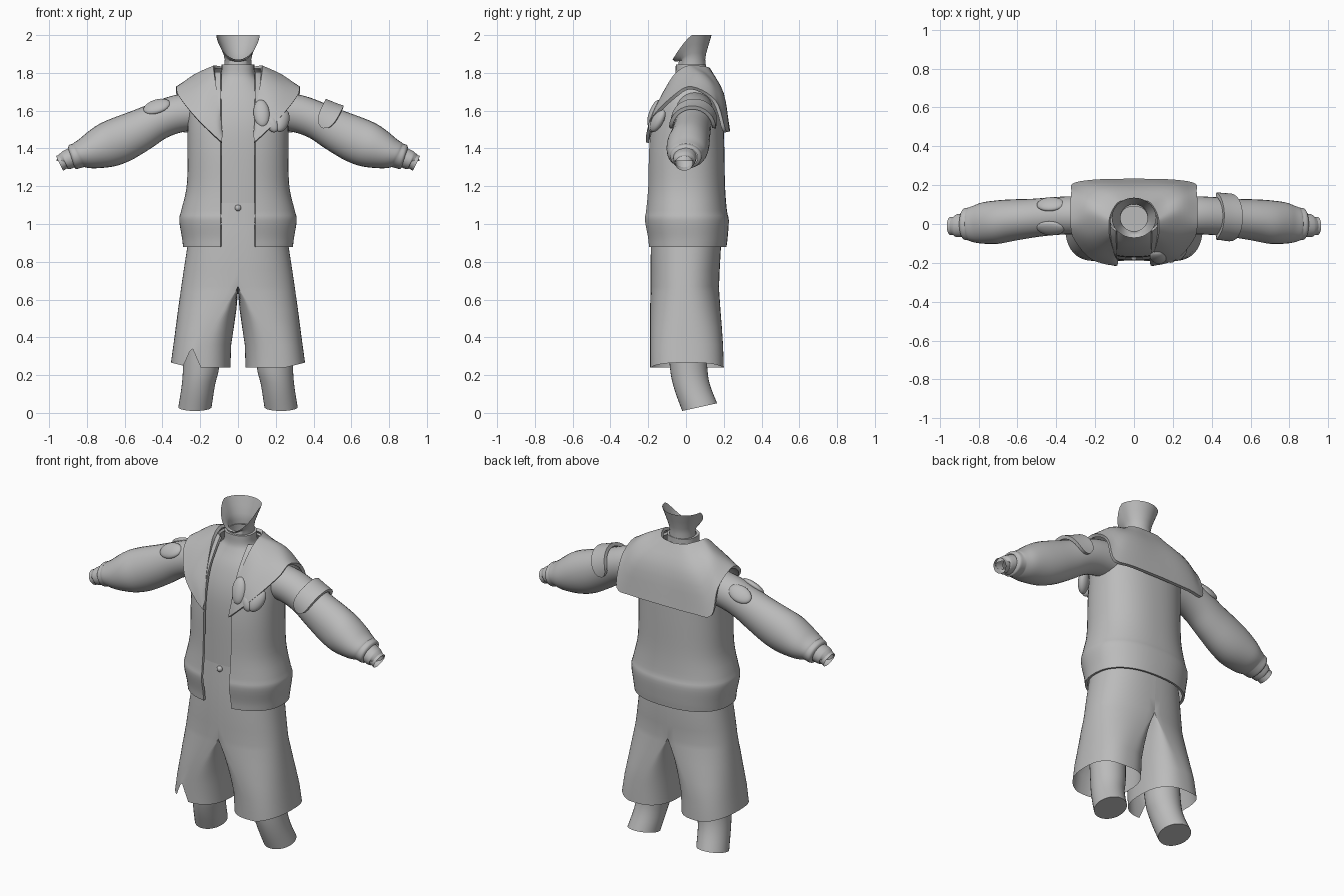
import bpy, bmesh, math
from mathutils import Vector, Euler

cube = bpy.data.objects.get("Cube")
if cube:
    bpy.data.objects.remove(cube)

GREY = (0.5, 0.5, 0.5, 1)
grey = bpy.data.materials.new("plain grey")
grey.use_nodes = True
grey.diffuse_color = GREY
grey.node_tree.nodes["Principled BSDF"].inputs["Base Color"].default_value = GREY


def spline(points, steps):
    """Catmull-Rom resampling of a list of equal-length tuples."""
    pts = [Vector(p) for p in points]
    pts = [2 * pts[0] - pts[1]] + pts + [2 * pts[-1] - pts[-2]]
    out = []
    for a, b, c, d in zip(pts, pts[1:], pts[2:], pts[3:]):
        for i in range(steps):
            t = i / steps
            out.append(b + (c - a) * t / 2 + (2 * a - 5 * b + 4 * c - d) * t * t / 2
                       + (3 * b - a - 3 * c + d) * t ** 3 / 2)
    return out + [pts[-2]]


def finish(name, bm, thickness=0):
    bmesh.ops.remove_doubles(bm, verts=bm.verts, dist=1e-5)
    bmesh.ops.recalc_face_normals(bm, faces=bm.faces)
    mesh = bpy.data.meshes.new(name)
    bm.to_mesh(mesh)
    bm.free()
    mesh.materials.append(grey)
    obj = bpy.data.objects.new(name, mesh)
    bpy.context.collection.objects.link(obj)
    bpy.ops.object.select_all(action='DESELECT')
    obj.select_set(True)
    bpy.context.view_layer.objects.active = obj
    if thickness:
        shell = obj.modifiers.new("shell", 'SOLIDIFY')
        shell.thickness = thickness
        shell.offset = 0
        bpy.ops.object.modifier_apply(modifier="shell")
    bpy.ops.object.shade_smooth_by_angle(angle=math.radians(45))
    return obj


def loft(name, rows, closed=True, caps=(), thickness=0):
    """Skin a list of point rows; caps lists the row indices to fill."""
    bm = bmesh.new()
    grid = [[bm.verts.new(p) for p in row] for row in rows]
    count = len(rows[0])
    for low, high in zip(grid, grid[1:]):
        for i in range(count if closed else count - 1):
            j = (i + 1) % count
            bm.faces.new((low[i], low[j], high[j], high[i]))
    for c in caps:
        bm.faces.new(grid[c])
    return finish(name, bm, thickness)


def power(value, e):
    return math.copysign(abs(value) ** e, value)


def section(z, rx, front, back, gap=0, n=48, e=0.86):
    """Rounded body section; a gap leaves it open at the front."""
    start = math.acos(min(0.9, gap / rx) ** (1 / e)) if gap else math.pi / 2
    span = math.pi + 2 * start
    mid, half = (front + back) / 2, (back - front) / 2
    angles = [-start + span * i / (n - 1 if gap else n) for i in range(n)]
    return [(rx * power(math.cos(a), e), mid + half * power(math.sin(a), e), z) for a in angles]


def tube_rows(stations, side, steps=4, n=28, arc=None, grow=0):
    """Rings square to a path of (x, y, z, depth radius, height radius)."""
    path = spline(stations, steps)
    rows = []
    for i, s in enumerate(path):
        ahead = (path[min(i + 1, len(path) - 1)] - path[max(i - 1, 0)])
        up = Vector((-ahead[2], 0, ahead[0])).normalized()
        angles = [2 * math.pi * k / n for k in range(n)] if arc is None else \
            [arc * (2 * k / (n - 1) - 1) for k in range(n)]
        row = []
        for a in angles:
            p = Vector(s[:3]) + up * math.cos(a) * (s[4] + grow)
            row.append((p.x * side, p.y + math.sin(a) * (s[3] + grow), p.z))
        rows.append(row)
    return rows


# Shirt with a standing neckband
shirt = [(1.11, .235, -.172, .16), (1.4, .235, -.172, .165), (1.55, .23, -.158, .165),
         (1.67, .19, -.12, .15), (1.75, .12, -.075, .12), (1.79, .09, -.057, .108),
         (1.845, .086, -.054, .106)]
rows = [section(*s) for s in spline(shirt, 4)]
rows.append(section(1.845, .07, -.04, .09))
loft("shirt", rows, caps=[0])

# Neck flaring to an open, slanted top edge
neck = []
for z, r, lift in ((1.78, .075, 0), (1.83, .074, 0), (1.87, .07, 0.05), (1.905, .078, .35),
                   (1.95, .095, .7), (2, .115, 1)):
    row = []
    for x, y, _ in section(z, r, -r, r, n=32, e=1):
        forward = max(0, -y / r)
        row.append((x, .032 + y * (1 - .1 * lift), z - lift * .13 * forward ** 1.3))
    neck.append(row)
loft("neck", neck)

# Open jacket
jacket = [(.88, .284, -.195, .208), (.93, .29, -.2, .214), (1.02, .304, -.216, .22),
          (1.07, .294, -.21, .21), (1.2, .265, -.2, .2), (1.4, .26, -.195, .196),
          (1.55, .26, -.175, .19), (1.66, .25, -.14, .172), (1.74, .2, -.09, .15),
          (1.8, .13, -.05, .12)]
loft("jacket", [section(*s, gap=.09) for s in spline(jacket, 4)], closed=False, thickness=.014)

# Wide collar: each column runs neck edge, middle, outer edge
columns = [
    ((0, .12, 1.82), (0, .19, 1.69), (0, .225, 1.49)),
    ((.07, .11, 1.825), (.14, .19, 1.69), (.2, .22, 1.49)),
    ((.1, .08, 1.83), (.22, .17, 1.7), (.312, .2, 1.5)),
    ((.12, .04, 1.83), (.23, .11, 1.765), (.32, .15, 1.65)),
    ((.125, .01, 1.83), (.23, .04, 1.78), (.322, .03, 1.72)),
    ((.125, -.03, 1.81), (.22, -.06, 1.73), (.312, -.06, 1.675)),
    ((.12, -.075, 1.76), (.18, -.14, 1.64), (.23, -.165, 1.57)),
    ((.1, -.15, 1.62), (.12, -.185, 1.54), (.14, -.2, 1.48)),
    ((.09, -.188, 1.48), (.088, -.2, 1.45), (.085, -.204, 1.43))]
rails = [spline(rail, 5) for rail in zip(*columns)]
half = [spline(c, 4) for c in zip(*rails)]
whole = [[(-p.x, p.y, p.z) for p in c] for c in reversed(half[1:])] + half
loft("collar", whole, closed=False, thickness=.018)

# Sleeves, cuffs and wrists
sleeve = [(.2, .045, 1.6, .1, .1), (.32, .045, 1.583, .098, .1), (.42, .04, 1.547, .098, .1),
          (.52, .03, 1.495, .1, .112), (.62, .02, 1.447, .107, .122), (.7, .01, 1.415, .112, .118),
          (.78, .005, 1.385, .106, .095), (.83, 0, 1.37, .093, .074), (.85, 0, 1.362, .085, .068),
          (.875, 0, 1.355, .08, .066), (.885, 0, 1.352, .062, .052)]
cuff = [(.87, -.005, 1.355, .062, .053), (.9, -.008, 1.342, .06, .052), (.918, -.01, 1.335, .056, .048),
        (.92, -.01, 1.334, .044, .04)]
wrist = [(.88, -.01, 1.35, .045, .04), (.92, -.01, 1.333, .046, .042), (.945, -.01, 1.321, .047, .043)]
for label, side in (("left", 1), ("right", -1)):
    loft(label + "_sleeve", tube_rows(sleeve, side))
    loft(label + "_cuff", tube_rows(cuff, side))
    loft(label + "_wrist", tube_rows(wrist, side))

# Armband with rounded ends over the left sleeve
band = tube_rows([(.41, .043, 1.552, .098, .1), (.455, .038, 1.529, .098, .104),
                  (.5, .033, 1.506, .1, .11)], 1, n=33, arc=1.75, grow=.014)
middle = [Vector(p) for p in band[len(band) // 2]]
for row in band:
    for k, p in enumerate(row):
        taper = math.sqrt(1.02 - abs(k / 16 - 1) ** 6)
        row[k] = middle[k] + (Vector(p) - middle[k]) * taper
loft("armband", band, closed=False, thickness=.02)


def lobe(name, place, size, turn):
    """Puffy oval bow loop."""
    bm = bmesh.new()
    bmesh.ops.create_uvsphere(bm, u_segments=24, v_segments=14, radius=1)
    for v in bm.verts:
        v.co = Euler(turn).to_matrix() @ (v.co * Vector(size)) + Vector(place)
    finish(name, bm)


# Bows on the chest and on the right sleeve
lobe("chest_bow_inner", (.125, -.168, 1.585), (.043, .028, .077), (-.35, -.1, 0))
lobe("chest_bow_middle", (.178, -.17, 1.535), (.033, .026, .055), (-.3, -.45, 0))
lobe("chest_bow_outer", (.232, -.15, 1.547), (.04, .028, .068), (-.35, .5, .35))
lobe("sleeve_bow_front", (-.43, -.022, 1.622), (.073, .047, .022), (.8, -.3, 0))
lobe("sleeve_bow_back", (-.43, .102, 1.622), (.073, .047, .022), (-.8, -.3, 0))

# Wide shorts: half a hip section that parts into a leg below the crotch
shorts = [(1.15, .23, -.165, .16, 0), (1, .25, -.178, .175, 0), (.88, .268, -.186, .185, 0),
          (.75, .288, -.188, .178, 0), (.67, .3, -.188, .175, 0), (.64, .304, -.188, .176, .1),
          (.55, .317, -.19, .182, .45), (.45, .33, -.19, .19, .75), (.36, .342, -.19, .196, .95),
          (.24, .355, -.19, .2, 1)]
for label, side in (("left", 1), ("right", -1)):
    rows = []
    for z, w, front, back, split in shorts:
        row = []
        inner = .04 * split
        c, r = (w + inner) / 2, (w - inner) / 2
        for (hx, y, _), (lx, ly, _) in zip(section(z, w, front, back, n=64),
                                           section(z, r, front, back, n=64, e=.8)):
            x = max(hx, 0) * (1 - split) + (c + lx) * split
            y += (ly - y) * split
            height = z
            if z < .3:
                height += max(0, x - .25) * .25
                if side < 0 and y < 0:  # torn notch in the right hem
                    height = max(height, .35 - 2.3 * abs(x - .245))
            row.append((x * side, y, height))
        rows.append(row)
    loft(label + "_shorts_leg", rows)

# Waist button
bm = bmesh.new()
bmesh.ops.create_uvsphere(bm, u_segments=16, v_segments=10, radius=.017)
bmesh.ops.translate(bm, verts=bm.verts, vec=(0, -.172, 1.085))
finish("waist_button", bm)

# Lower legs, cut at a slant
shins = [(.45, .19, .1, -.1, .1), (.25, .195, .096, -.086, .112), (.15, .21, .088, -.065, .125),
         (.03, .228, .088, -.02, .165)]
for label, side in (("left", 1), ("right", -1)):
    rows = []
    for z, cx, r, front, back in spline(shins, 4):
        tilt = .25 * max(0, 1 - z / .25)
        rows.append([((cx + x) * side, y, z + tilt * (y - .07))
                     for x, y, _ in section(z, r, front, back, n=32, e=1)])
    loft(label + "_lower_leg", rows, caps=[len(rows) - 1])
